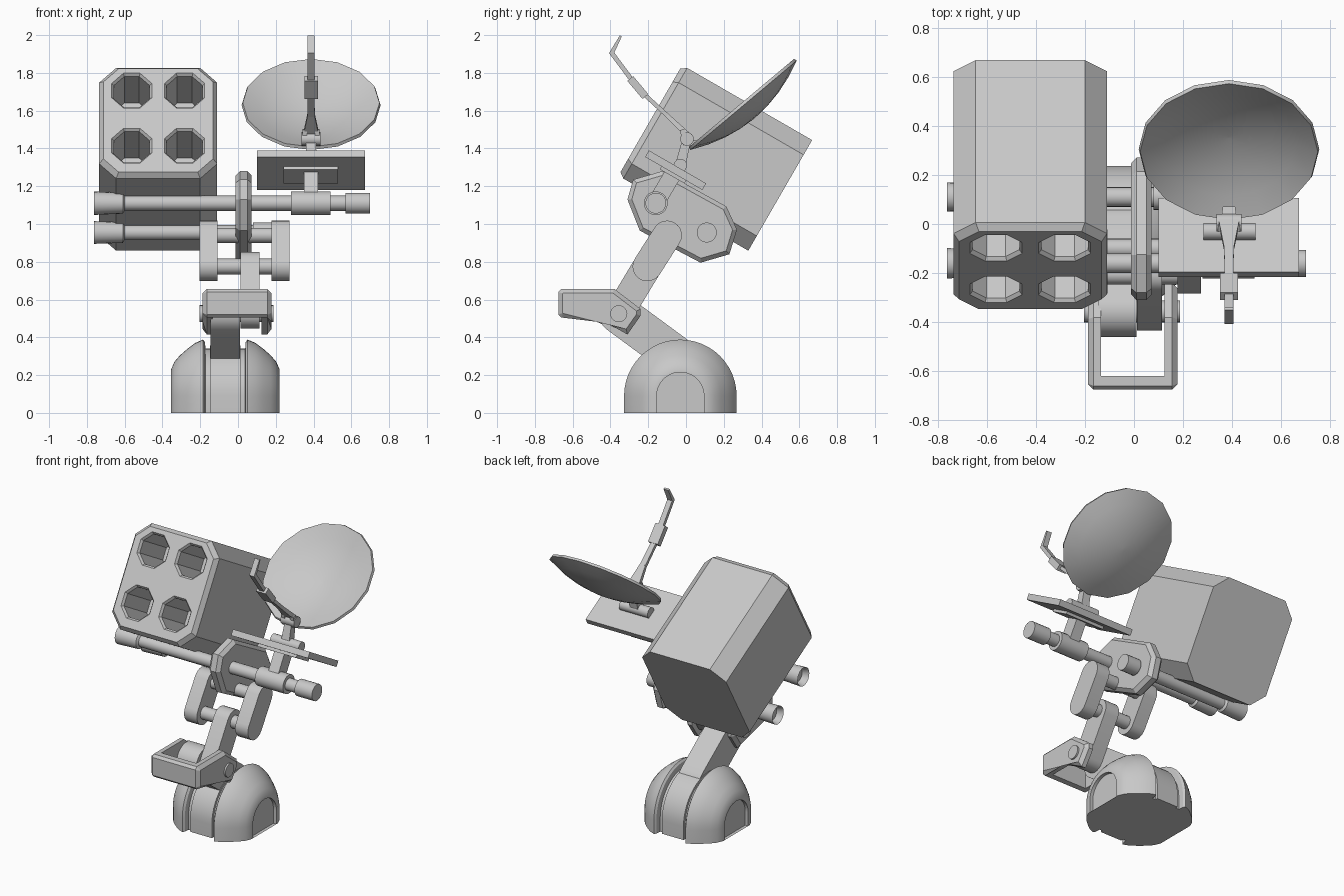
import bpy, bmesh, math
from mathutils import Vector

if "Cube" in bpy.data.objects:
    bpy.data.objects.remove(bpy.data.objects["Cube"])

grey = bpy.data.materials.new("plain_grey")
grey.diffuse_color = (0.58, 0.58, 0.58, 1)
grey.use_nodes = True
grey.node_tree.nodes["Principled BSDF"].inputs["Base Color"].default_value = grey.diffuse_color
S, C = math.sin(math.radians(30)), math.cos(math.radians(30))


def finish(name, bm, smooth=True):
    bmesh.ops.recalc_face_normals(bm, faces=bm.faces)
    me = bpy.data.meshes.new(name)
    bm.to_mesh(me)
    bm.free()
    me.materials.append(grey)
    for p in me.polygons:
        p.use_smooth = smooth
    if smooth:
        me.set_sharp_from_angle(angle=math.radians(32))
    ob = bpy.data.objects.new(name, me)
    bpy.context.collection.objects.link(ob)
    return ob


def loft(name, rings, bevel=0, smooth=True):
    """Skin equal-length closed rings of points and cap both ends."""
    bm = bmesh.new()
    vs = [[bm.verts.new(p) for p in r] for r in rings]
    n = len(rings[0])
    for a, b in zip(vs, vs[1:]):
        for i in range(n):
            j = (i + 1) % n
            bm.faces.new((a[i], a[j], b[j], b[i]))
    caps = [bm.faces.new(vs[0]), bm.faces.new(vs[-1])]
    if bevel:
        edges = list({e for f in caps for e in f.edges})
        bmesh.ops.bevel(bm, geom=edges, offset=bevel, segments=1, affect='EDGES')
    return finish(name, bm, smooth)


def prism(name, yz, x0, x1, bevel=0, smooth=False):
    return loft(name, [[(x, y, z) for y, z in yz] for x in (x0, x1)], bevel, smooth)


def tube(name, y, z, stations, n=20):
    """Turned part along x from (x, radius) stations."""
    return loft(name, [[(x, y + r * math.cos(2 * math.pi * i / n), z + r * math.sin(2 * math.pi * i / n))
                        for i in range(n)] for x, r in stations])


def link(name, p, q, r, x0, x1, n=12):
    """Flat link with round ends from p to q in the yz plane."""
    a = math.atan2(q[1] - p[1], q[0] - p[0])
    pts = []
    for c, s in ((q, -math.pi / 2), (p, math.pi / 2)):
        pts += [(c[0] + r * math.cos(a + s + math.pi * i / n), c[1] + r * math.sin(a + s + math.pi * i / n))
                for i in range(n + 1)]
    return prism(name, pts, x0, x1, smooth=True)


def beam(name, p, q, x, w0, w1, t0, t1):
    """Rectangular bar in the yz plane, widths w along x, thickness t."""
    d = Vector((q[0] - p[0], q[1] - p[1])).normalized()
    rings = []
    for c, w, t in ((p, w0, t0), (q, w1, t1)):
        rings.append([(x + sx * w / 2, c[0] - d.y * st * t / 2, c[1] + d.x * st * t / 2)
                      for sx, st in ((-1, -1), (1, -1), (1, 1), (-1, 1))])
    return loft(name, rings, smooth=False)


def cut(ob, cutters):
    for c in cutters:
        m = ob.modifiers.new("cut", 'BOOLEAN')
        m.object, m.solver = c, 'EXACT'
    bpy.context.view_layer.update()
    me = bpy.data.meshes.new_from_object(ob.evaluated_get(bpy.context.evaluated_depsgraph_get()))
    ob.modifiers.clear()
    ob.data = me
    for c in cutters:
        bpy.data.objects.remove(c)


# Domed base: two half domes with a lower band between them and arched side recesses
half = [(0.265, 0.125), (0.287, 0.125), (0.287, 0.14), (0.27, 0.18), (0.24, 0.215), (0.20, 0.25),
        (0.16, 0.28), (0.118, 0.298), (0.108, 0.285), (0.105, 0.25), (0.08, 0.25), (0.08, 0.267)]
stations = [(-u, r) for u, r in half] + [(u, r) for u, r in reversed(half)]


def arch(x, r, n=24):
    pts = [(x, -0.03 + r * math.cos(math.pi * i / n), 0.09 + r * math.sin(math.pi * i / n)) for i in range(n + 1)]
    return [(x, -0.03 + r, 0)] + pts + [(x, -0.03 - r, 0)]


loft("domed_base", [arch(-0.067 + u, r) for u, r in stations])

# Jointed arm
elbow, knee, hip = (-0.356, 0.525), (-0.205, 0.775), (-0.10, 0.94)
link("lower_arm", elbow, (-0.03, 0.285), 0.105, -0.145, 0.01)
link("middle_arm", elbow, knee, 0.077, 0.012, 0.115)
for side, x0, x1 in (("left", -0.203, -0.108), ("right", 0.177, 0.272)):
    link("upper_arm_" + side, knee, hip, 0.078, x0, x1)
tube("elbow_pin", *elbow, [(-0.203, 0.045), (0.188, 0.045)])
tube("knee_pin", *knee, [(-0.15, 0.042), (0.22, 0.042)])
tube("hip_pin", *hip, [(-0.15, 0.04), (0.22, 0.04)])

# U-shaped guard around the elbow
guard = prism("elbow_guard", [(-0.675, 0.64), (-0.66, 0.657), (-0.38, 0.657), (-0.24, 0.55), (-0.24, 0.515),
                              (-0.31, 0.415), (-0.47, 0.505), (-0.66, 0.505), (-0.675, 0.52)],
              -0.187, 0.177, bevel=0.022)
cut(guard, [prism("guard_cutter", [(-0.62, 0.3), (0, 0.3), (0, 0.9), (-0.62, 0.9)], -0.135, 0.125)])

# Shoulder plate carrying the two cross tubes
prism("shoulder_plate", [(-0.31, 1.13), (-0.28, 1.235), (-0.125, 1.28), (0.214, 1.093),
                         (0.27, 0.97), (0.23, 0.84), (0.077, 0.795), (-0.245, 0.965)], -0.012, 0.072, bevel=0.022)
tube("upper_cross_tube", -0.16, 1.11,
     [(-0.72, 0.045), (-0.762, 0.062), (-0.72, 0.06), (-0.61, 0.055), (-0.60, 0.04), (0.28, 0.04), (0.28, 0.063),
      (0.49, 0.063), (0.49, 0.04), (0.57, 0.04), (0.57, 0.055), (0.70, 0.055)])
tube("lower_cross_tube", 0.11, 0.955,
     [(-0.72, 0.045), (-0.762, 0.06), (-0.61, 0.055), (-0.60, 0.04), (0.08, 0.04), (0.08, 0.053), (0.18, 0.053)])

# Launcher box, tilted 30 degrees, with four tubes bored in the front
def box_pt(x, u, a):
    return (-0.4225 + x, 0.155 + u * S - a * C, 1.35 + u * C + a * S)


def octagon(a, inset):
    w, h, c = 0.3125 - inset, 0.338 - inset, 0.09 - inset * 0.4
    return [box_pt(x, u, a) for x, u in ((w, h - c), (w - c, h), (c - w, h), (-w, h - c),
                                         (-w, c - h), (c - w, -h), (w - c, -h), (w, c - h))]


box = loft("launcher_box", [octagon(-0.397, 0), octagon(0.367, 0), octagon(0.397, 0.022)], smooth=False)
bores = []
for cx in (-0.14, 0.14):
    for cu in (-0.155, 0.182):
        bores.append(loft("bore_cutter", [
            [box_pt(cx + r * math.cos(math.pi * (i + 0.5) / 4), cu + r * math.sin(math.pi * (i + 0.5) / 4), a)
             for i in range(8)] for a, r in ((0.10, 0.103), (0.382, 0.103), (0.412, 0.127))], smooth=False))
cut(box, bores)

# Tilted platform on a post above the upper cross tube
X = 0.387


def slab(name, mid, length, thick, x0, x1):
    y, z = mid
    ends = [(-1, -1), (1, -1), (1, 1), (-1, 1)]
    return prism(name, [(y + i * C * length / 2 + j * S * thick / 2, z - i * S * length / 2 + j * C * thick / 2)
                        for i, j in ends], x0, x1)


slab("platform", (-0.055, 1.285), 0.35, 0.04, 0.10, 0.672)
slab("platform_underplate", (-0.069, 1.261), 0.15, 0.02, 0.24, 0.53)
beam("platform_post", (-0.16, 1.11), (-0.06, 1.28), X, 0.075, 0.075, 0.09, 0.09)

# Dish mount
tube("dish_pivot_bar", -0.03, 1.31, [(0.283, 0.035), (0.495, 0.035)])
beam("dish_post", (-0.03, 1.31), (0.005, 1.45), X, 0.06, 0.05, 0.055, 0.045)
tube("dish_hinge", 0.005, 1.45, [(X - 0.05, 0.036), (X + 0.05, 0.036)], 16)
beam("dish_bracket", (0.0, 1.435), (0.07, 1.425), X, 0.07, 0.05, 0.035, 0.025)

# Shallow dish, hollow side facing up and forward
t, n = Vector((0, 0.766, 0.643)), Vector((0, -0.643, 0.766))
mid, R, N = Vector((X, 0.297, 1.638)), 0.368, 16


def dish_ring(r, d):
    return [mid + n * d + Vector((1, 0, 0)) * r * math.cos(2 * math.pi * i / N)
            + t * r * math.sin(2 * math.pi * i / N) for i in range(N)]


steps = [0.03, 0.25, 0.5, 0.75, 1.0]
back = [dish_ring(R * k, -0.09 * (1 - k * k) - 0.012) for k in steps]
front = [dish_ring(R * k - 0.006, -0.09 * (1 - k * k) + 0.004) for k in reversed(steps)]
loft("dish", back + front)

# Feed arm reaching forward from the hinge
for sx in (-1, 1):
    beam("feed_arm_fork", (0.0, 1.42), (-0.02, 1.50), X + sx * 0.033, 0.025, 0.025, 0.03, 0.025)
beam("feed_arm_root", (0.01, 1.47), (-0.10, 1.575), X, 0.085, 0.04, 0.03, 0.022)
beam("feed_arm_lower", (-0.10, 1.575), (-0.225, 1.69), X, 0.04, 0.035, 0.022, 0.022)
beam("feed_arm_sleeve", (-0.215, 1.675), (-0.295, 1.77), X, 0.072, 0.072, 0.04, 0.04)
beam("feed_arm_upper", (-0.285, 1.76), (-0.398, 1.912), X, 0.036, 0.036, 0.024, 0.024)
beam("feed_arm_tip", (-0.396, 1.90), (-0.345, 1.996), X, 0.036, 0.036, 0.024, 0.012)
